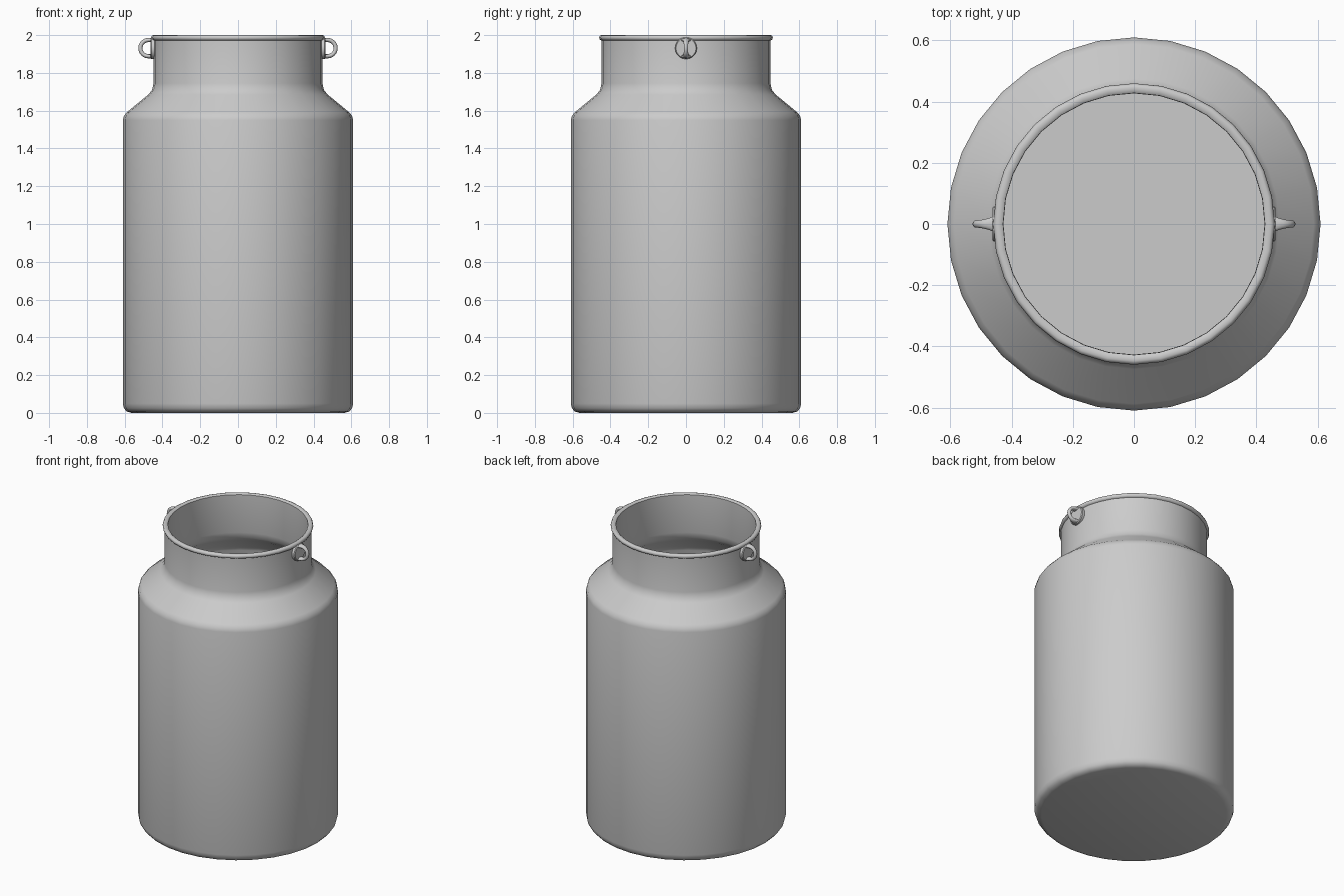
import bpy, bmesh, math
from mathutils import Vector

if "Cube" in bpy.data.objects:
    bpy.data.objects.remove(bpy.data.objects["Cube"], do_unlink=True)

metal = bpy.data.materials.new("grey_metal")
metal.use_nodes = True
GREY = (0.6, 0.6, 0.6, 1)
metal.diffuse_color = GREY
metal.node_tree.nodes["Principled BSDF"].inputs["Base Color"].default_value = GREY


def finish(bm, name, angle):
    bmesh.ops.recalc_face_normals(bm, faces=bm.faces[:])
    mesh = bpy.data.meshes.new(name)
    bm.to_mesh(mesh)
    bm.free()
    obj = bpy.data.objects.new(name, mesh)
    bpy.context.collection.objects.link(obj)
    mesh.materials.append(metal)
    bpy.ops.object.select_all(action="DESELECT")
    obj.select_set(True)
    bpy.context.view_layer.objects.active = obj
    bpy.ops.object.shade_smooth_by_angle(angle=math.radians(angle))
    return obj


def loft(bm, rings):
    """Skin closed rings of points and cap both ends."""
    loops = [[bm.verts.new(p) for p in ring] for ring in rings]
    n = len(loops[0])
    for a, b in zip(loops, loops[1:]):
        for i in range(n):
            j = (i + 1) % n
            bm.faces.new((a[i], a[j], b[j], b[i]))
    bm.faces.new(loops[0])
    bm.faces.new(loops[-1])


def circle(r, z, n=32):
    return [(r * math.cos(math.tau * i / n), r * math.sin(math.tau * i / n), z)
            for i in range(n)]


# Can: outer wall, rolled rim, then the inner wall down to the floor
outer = [(0.565, 0), (0.59, 0.008), (0.604, 0.025), (0.61, 0.05),
         (0.61, 1.55), (0.604, 1.573), (0.588, 1.592), (0.475, 1.685),
         (0.455, 1.71), (0.447, 1.745), (0.447, 1.972)]
rim = [(0.456, 1.976), (0.46, 1.986), (0.456, 1.997), (0.448, 2),
       (0.436, 2), (0.428, 1.994)]
inner = [(0.427, 1.74), (0.437, 1.7), (0.458, 1.672), (0.575, 1.578),
         (0.59, 1.545), (0.59, 0.05), (0.565, 0.02)]
bm = bmesh.new()
loft(bm, [circle(r, z) for r, z in outer + rim + inner])
finish(bm, "can_body", 50)

# Lugs: a round plate on the neck and a half ring that flares at its feet
LUG_Z = 1.931
for side, label in ((1, "left"), (-1, "right")):
    bm = bmesh.new()
    loft(bm, [[(side * x, p[0], LUG_Z + p[1]) for p in circle(r, 0, 20)]
              for x, r in ((0.435, 0.058), (0.458, 0.058), (0.463, 0.053))])
    finish(bm, label + "_lug_plate", 40)

    rings = []
    for k in range(-8, 9):
        t = max(-1, min(1, k / 6)) * math.pi / 2
        foot = max(0, abs(k) - 6) * 0.012
        out = Vector((math.cos(t), 0, math.sin(t)))
        centre = Vector((0.474 - foot, 0, LUG_Z)) + out * 0.043
        width = 0.012 + 0.02 * (abs(k) / 8) ** 3
        ring = []
        for i in range(10):
            a = math.tau * i / 10
            p = centre + out * 0.011 * math.cos(a)
            ring.append((side * p.x, width * math.sin(a), p.z))
        rings.append(ring)
    bm = bmesh.new()
    loft(bm, rings)
    finish(bm, label + "_lug_ring", 60)
